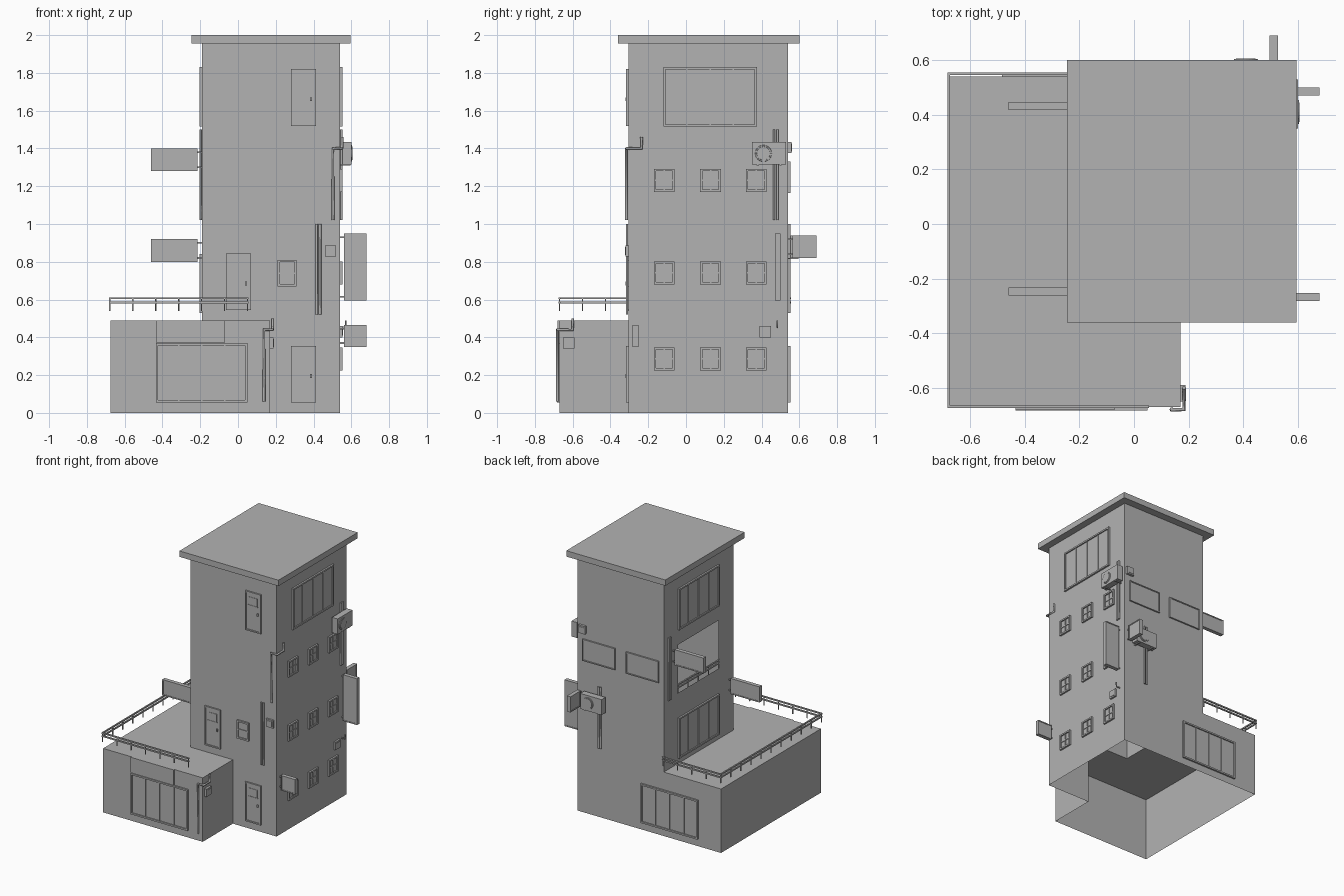
import bpy, bmesh, math
from mathutils import Matrix, Vector

cube = bpy.data.objects.get("Cube")
if cube:
    bpy.data.objects.remove(cube, do_unlink=True)

gray = bpy.data.materials.new("concrete_gray")
gray.use_nodes = True
gray.diffuse_color = (0.45, 0.45, 0.45, 1)
gray.node_tree.nodes["Principled BSDF"].inputs["Base Color"].default_value = (0.45, 0.45, 0.45, 1)
gray.node_tree.nodes["Principled BSDF"].inputs["Roughness"].default_value = 0.8

# Main dimensions: tower (T) and low annex (A)
TL, TR, TF, TB, TOP = -0.19, 0.54, -0.305, 0.54, 1.955
AL, AR, AF, DECK = -0.675, 0.17, -0.67, 0.49


def finish(name, bm):
    mesh = bpy.data.meshes.new(name)
    bm.to_mesh(mesh)
    bm.free()
    mesh.materials.append(gray)
    ob = bpy.data.objects.new(name, mesh)
    bpy.context.collection.objects.link(ob)
    return ob


def add_box(bm, a, b):
    size = [abs(q - p) for p, q in zip(a, b)]
    mid = [(p + q) / 2 for p, q in zip(a, b)]
    bmesh.ops.create_cube(bm, size=1, matrix=Matrix.Translation(mid) @ Matrix.Diagonal((*size, 1)))


def place(face, u, d, z):
    """Point on a wall: u along it, d outward from it, z up."""
    return {"front": (u, TF - d, z), "annex_front": (u, AF - d, z), "back": (u, TB + d, z),
            "left": (TL - d, u, z), "right": (TR + d, u, z), "annex_right": (AR + d, u, z)}[face]


def boxes(name, face, items):
    """Each item is u0, u1, z0, z1, d0, d1 on the given wall."""
    bm = bmesh.new()
    for u0, u1, z0, z1, d0, d1 in items:
        add_box(bm, place(face, u0, d0, z0), place(face, u1, d1, z1))
    return finish(name, bm)


def frame(u0, u1, z0, z1, t, d):
    return [(u0, u0 + t, z0, z1, 0, d), (u1 - t, u1, z0, z1, 0, d),
            (u0 + t, u1 - t, z0, z0 + t, 0, d), (u0 + t, u1 - t, z1 - t, z1, 0, d)]


def window(name, face, u0, u1, z0, z1, cols, rows, t=0.012, d=0.013):
    items = frame(u0, u1, z0, z1, t, d) + [(u0 + t, u1 - t, z0 + t, z1 - t, 0, 0.004)]
    for i in range(1, cols):
        u = u0 + (u1 - u0) * i / cols
        items.append((u - t / 3, u + t / 3, z0 + t, z1 - t, 0, d * 0.7))
    for i in range(1, rows):
        z = z0 + (z1 - z0) * i / rows
        items.append((u0 + t, u1 - t, z - t / 3, z + t / 3, 0, d * 0.7))
    boxes(name, face, items)


def door(name, u0, z0, w=0.132, h=0.3):
    u1, z1 = u0 + w, z0 + h
    items = frame(u0, u1, z0, z1, 0.01, 0.012)
    items.append((u0 + 0.01, u1 - 0.01, z0 + 0.01, z1 - 0.01, 0, 0.005))
    items += [(u + 0.0, v, a, b, 0, e) for u, v, a, b, e in
              [(u0 + 0.03, u1 - 0.03, z1 - 0.1, z1 - 0.04, 0.008),
               (u0 + 0.025, u1 - 0.025, z1 - 0.106, z1 - 0.1, 0.011),
               (u1 - 0.03, u1 - 0.02, z0 + 0.13, z0 + 0.15, 0.015)]]
    boxes(name, "front", items)


def sign(name, face, u, z0, z1, d0, d1, t=0.024):
    items = [(u - t / 2, u + t / 2, z0, z1, d0, d1)]
    for z in (z0 + 0.02, z1 - 0.02):
        items.append((u - 0.004, u + 0.004, z - 0.004, z + 0.004, 0, d0))
    # raised border on both broad sides
    for a, b in ((z0, z0 + 0.008), (z1 - 0.008, z1)):
        items.append((u - t / 2 - 0.003, u + t / 2 + 0.003, a, b, d0, d1))
    for a, b in ((d0, d0 + 0.008), (d1 - 0.008, d1)):
        items.append((u - t / 2 - 0.003, u + t / 2 + 0.003, z0, z1, a, b))
    boxes(name, face, items)


def pipe(name, points, r=0.007):
    curve = bpy.data.curves.new(name, "CURVE")
    curve.dimensions = "3D"
    curve.bevel_depth, curve.bevel_resolution, curve.use_fill_caps = r, 1, True
    line = curve.splines.new("POLY")
    line.points.add(len(points) - 1)
    for p, co in zip(line.points, points):
        p.co = (*co, 1)
    temp = bpy.data.objects.new(name + "_path", curve)
    bpy.context.collection.objects.link(temp)
    bpy.context.view_layer.update()
    bm = bmesh.new()
    mesh = temp.to_mesh()
    bm.from_mesh(mesh)
    temp.to_mesh_clear()
    bpy.data.objects.remove(temp, do_unlink=True)
    finish(name, bm)


def conduit(name, face, u, z0, z1):
    for i, du in enumerate((-0.009, 0.009)):
        pipe(f"{name}_{i + 1}", [place(face, u + du, 0.007, z) for z in (z0, z1)], 0.007)


def air_conditioner(name, face, u0, u1, z0, z1, fan):
    bm = bmesh.new()
    add_box(bm, place(face, u0, 0.012, z0), place(face, u1, 0.06, z1))
    for s in (u0 + 0.03, u1 - 0.03):
        add_box(bm, place(face, s - 0.006, 0, z0 - 0.006), place(face, s + 0.006, 0.055, z0))
    out = Vector(place(face, 0, 1, 0)) - Vector(place(face, 0, 0, 0))
    for r, d in ((0.046, 0.064), (0.038, 0.067)):
        m = Matrix.Translation(place(face, fan, d - 0.005, (z0 + z1) / 2)) @ out.to_track_quat("Z", "Y").to_matrix().to_4x4()
        bmesh.ops.create_cone(bm, cap_ends=True, segments=24, radius1=r, radius2=r * 0.93, depth=0.01, matrix=m)
    finish(name, bm)


# Hollow building shell, open underneath, with an opening in the left wall
bm = bmesh.new()


def quad(*points):
    bm.faces.new([bm.verts.new(p) for p in points])


def wall(p, q, z0, z1):
    quad((*p, z0), (*q, z0), (*q, z1), (*p, z1))


H0, H1, HB, HF = 1.03, 1.4, 0.37, -0.125
wall((AL, AF), (AR, AF), 0, DECK)
wall((AR, AF), (AR, TF), 0, DECK)
wall((TL, TF), (AR, TF), DECK, TOP)
wall((AR, TF), (TR, TF), 0, TOP)
wall((TR, TF), (TR, TB), 0, TOP)
wall((TR, TB), (TL, TB), 0, TOP)
wall((TL, TB), (AL, TB), 0, DECK)
wall((AL, TB), (AL, AF), 0, DECK)
wall((TL, TB), (TL, HB), DECK, TOP)
wall((TL, HF), (TL, TF), DECK, TOP)
wall((TL, HB), (TL, HF), DECK, H0)
wall((TL, HB), (TL, HF), H1, TOP)
for x0, x1, y1 in ((AL, TL, TB), (TL, AR, TF)):
    quad((x0, AF, DECK), (x1, AF, DECK), (x1, y1, DECK), (x0, y1, DECK))
bmesh.ops.remove_doubles(bm, verts=bm.verts, dist=0.0001)
finish("building_shell", bm)

bm = bmesh.new()
add_box(bm, (-0.245, -0.36, TOP), (0.595, 0.6, 2.0))
finish("roof_slab", bm)

# Windows and doors
for r, z in enumerate((0.225, 0.68, 1.17)):
    for c, y in enumerate((-0.115, 0.13, 0.372)):
        window(f"side_window_{r + 1}_{c + 1}", "right", y - 0.055, y + 0.055, z, z + 0.122, 2, 2)
window("right_top_window", "right", -0.12, 0.375, 1.515, 1.83, 4, 1)
window("left_top_window", "left", -0.12, 0.37, 1.515, 1.83, 4, 1)
window("left_deck_window", "left", -0.12, 0.37, 0.53, 0.84, 4, 1)
window("annex_front_window", "annex_front", -0.435, 0.05, 0.055, 0.37, 4, 1)
window("annex_back_window", "back", -0.483, 0, 0.055, 0.355, 4, 1)
window("front_small_window", "front", 0.21, 0.31, 0.67, 0.81, 1, 2)
door("top_door", 0.28, 1.52)
door("ground_door", 0.28, 0.055)
door("deck_door", -0.064, 0.545)

# Flat boards, meter boxes and a short vent
boxes("annex_front_board", "annex_front", [(-0.435, -0.07, 0.372, 0.49, 0, 0.009)])
for i, (a, b) in enumerate(((0.22, 0.497), (-0.15, 0.126))):
    boxes(f"back_board_{i + 1}", "back",
          frame(a, b, 1.165, 1.33, 0.008, 0.012) + [(a, b, 1.165, 1.33, 0, 0.007)])
for name, face, u, z, d in (("front", "front", 0.49, 0.857, 0.014), ("annex", "annex_right", -0.62, 0.37, 0.018),
                            ("right", "right", 0.42, 0.43, 0.014), ("back", "back", 0.497, 1.405, 0.018)):
    boxes(f"{name}_meter_box", face, [(u - 0.03, u + 0.03, z - 0.03, z + 0.03, 0, d),
                                      (u - 0.02, u + 0.02, z - 0.02, z + 0.02, 0, d + 0.003)])
pipe("right_vent_pipe", [(TR, 0.483, 0.455), (TR + 0.03, 0.483, 0.455), (TR + 0.03, 0.483, 0.49)], 0.005)

# Hanging signs on brackets
sign("right_low_sign", "right", -0.267, 0.35, 0.465, 0.02, 0.14)
sign("right_tall_sign", "right", 0.485, 0.595, 0.95, 0.02, 0.14)
sign("left_high_sign", "left", 0.432, 1.28, 1.4, 0.025, 0.27)
sign("left_low_sign", "left", -0.247, 0.8, 0.92, 0.025, 0.27)
sign("back_sign", "back", 0.512, 0.82, 0.94, 0.025, 0.15)

# Air conditioners
air_conditioner("right_air_conditioner", "right", 0.35, 0.53, 1.315, 1.433, 0.41)
air_conditioner("back_air_conditioner", "back", 0.295, 0.475, 0.82, 0.938, 0.41)

# Conduits and bent pipes
conduit("front_conduit", "front", 0.425, 0.52, 1.0)
conduit("right_conduit", "right", 0.475, 1.02, 1.5)
conduit("left_conduit", "left", 0.48, 1.02, 1.5)
conduit("back_conduit", "back", 0.35, 0.53, 1.0)
for name, x, xs, y, z0, z1 in (("tower", 0.503, TR + 0.01, TF - 0.01, 1.02, 1.4),
                               ("annex", 0.138, AR + 0.013, AF - 0.01, 0.06, 0.44)):
    pipe(f"{name}_bent_pipe", [(x, y, z0), (x, y, z1), (xs, y, z1), (xs, y + 0.08, z1), (xs, y + 0.08, z1 + 0.06)], 0.008)


# Railings: two bars with short posts
def railing(name, p, q, z0, z1, r=0.005):
    bm = bmesh.new()
    p, q = Vector(p), Vector(q)
    pad = Vector((r, r))
    lo, hi = Vector(map(min, p, q)) - pad, Vector(map(max, p, q)) + pad
    for z in (z1 - 0.005, z1 - 0.028):
        add_box(bm, (*lo, z - 0.005), (*hi, z + 0.005))
    n = max(2, round((q - p).length / 0.12))
    for i in range(n + 1):
        c = p.lerp(q, i / n)
        add_box(bm, (c.x - 0.003, c.y - 0.003, z0), (c.x + 0.003, c.y + 0.003, z1 - 0.005))
    finish(name, bm)


railing("deck_front_railing", (AL - 0.004, AF), (0.05, AF), 0.54, 0.612)
railing("deck_left_railing", (AL - 0.004, AF), (AL - 0.004, 0.55), 0.54, 0.612)
railing("deck_back_railing", (AL - 0.004, 0.55), (TL, 0.55), 0.54, 0.612)
railing("opening_railing", (TL, HB), (TL, HF), 1.03, 1.1)
